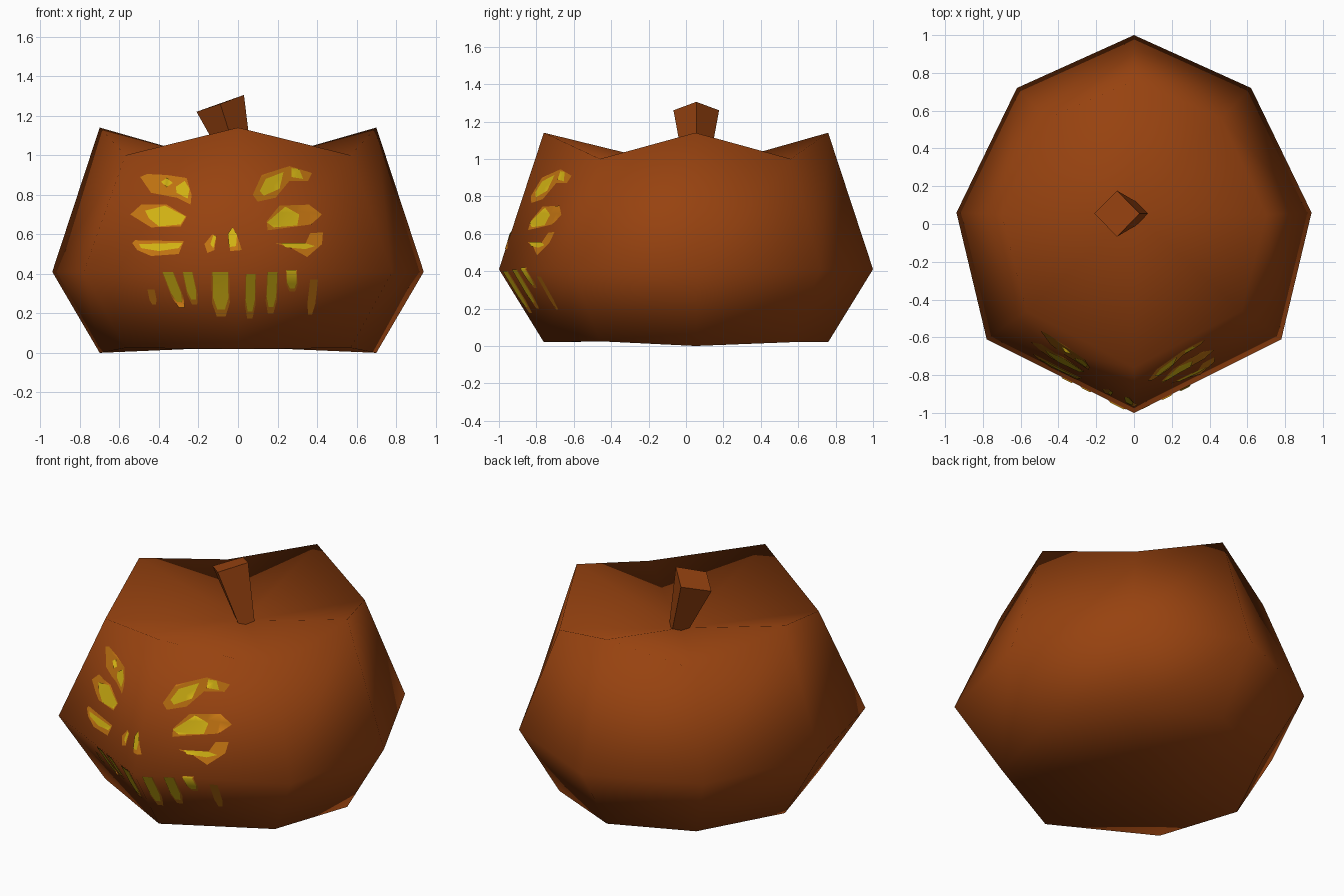
import bpy, bmesh
from mathutils import Vector
from mathutils.bvhtree import BVHTree

if "Cube" in bpy.data.objects:
    bpy.data.objects.remove(bpy.data.objects["Cube"])


def material(name, rgb):
    m = bpy.data.materials.new(name)
    m.diffuse_color = (*rgb, 1)
    m.use_nodes = True
    m.node_tree.nodes["Principled BSDF"].inputs["Base Color"].default_value = m.diffuse_color
    return m


RIND = material("rust_orange", (0.31, 0.055, 0.005))
GLOW = material("amber", (0.56, 0.18, 0.006))
BRIGHT = material("bright_yellow", (0.68, 0.47, 0.007))


def make_object(name, bm, mat, smooth):
    bmesh.ops.recalc_face_normals(bm, faces=bm.faces)
    mesh = bpy.data.meshes.new(name)
    bm.to_mesh(mesh)
    mesh.materials.append(mat)
    for p in mesh.polygons:
        p.use_smooth = smooth
    ob = bpy.data.objects.new(name, mesh)
    bpy.context.collection.objects.link(ob)
    return ob


def loft(rings, bottom=None, top=None):
    """Bridge equal rings of points, closing the ends with a fan or a cap."""
    bm = bmesh.new()
    vs = [[bm.verts.new(p) for p in r] for r in rings]
    n = len(vs[0])
    for a, b in zip(vs, vs[1:]):
        for i in range(n):
            j = (i + 1) % n
            bm.faces.new((a[i], a[j], b[j], b[i]))
    for ring, tip in ((vs[0], bottom), (vs[-1], top)):
        if tip:
            t = bm.verts.new(tip)
            for i in range(n):
                bm.faces.new((ring[i], ring[(i + 1) % n], t))
        else:
            bm.faces.new(ring)
    return bm


def ring(front, front_diag, side, back_diag, back):
    """Mirrored eight-point ring from its right half."""
    half = [front_diag, side, back_diag]
    return [front] + half + [back] + [(-x, y, z) for x, y, z in reversed(half)]


# Eight-sided pumpkin body with a scalloped, sunken top
body = loft([
    ring((0, -.76, .02), (.57, -.46, .025), (.70, .05, 0), (.46, .56, .02), (0, .76, .02)),
    ring((0, -1, .41), (.78, -.61, .41), (.94, .06, .41), (.62, .72, .41), (0, 1, .41)),
    ring((0, -.76, 1.14), (.57, -.46, 1.0), (.70, .05, 1.14), (.46, .56, 1.0), (0, .76, 1.14)),
], bottom=(0, .05, .03), top=(0, .055, .94))
make_object("pumpkin_body", body, RIND, True)
tree = BVHTree.FromBMesh(body)

# Tilted four-sided stem
stem = loft([
    [(-.03, .055, .90), (.025, 0, .90), (.08, .055, .90), (.025, .11, .90)],
    [(-.21, .055, 1.22), (-.09, -.067, 1.26), (.03, .055, 1.305), (-.09, .177, 1.26)],
])
make_object("stem", stem, RIND, False)


def painted(name, shapes, mat, lift):
    """Lay flat x/z outlines on the front of the body as thin skins."""
    bm = bmesh.new()
    for s in shapes:
        bm.faces.new([bm.verts.new((x, 0, z)) for x, z in s])
    bmesh.ops.triangulate(bm, faces=bm.faces)
    cuts = [((.06 * k, 0, 0), (1, 0, 0)) for k in range(-9, 10)]
    cuts += [((0, 0, .41 + .06 * k), (0, 0, 1)) for k in range(-5, 10)]
    for co, no in cuts:
        bmesh.ops.bisect_plane(bm, geom=bm.verts[:] + bm.edges[:] + bm.faces[:],
                               plane_co=co, plane_no=no)
    for v in bm.verts:
        hit, normal, _, _ = tree.ray_cast(Vector((v.co.x, -3, v.co.z)), Vector((0, 1, 0)))
        v.co = hit - Vector((0, lift, 0))
    ob = make_object(name, bm, mat, True)
    if sum(p.normal.y * p.area for p in ob.data.polygons) > 0:
        ob.data.flip_normals()


def stroke(x0, z0, x1, z1, w):
    """Tooth-like slash, blunt at the top and tapering at the bottom."""
    zm = z0 + (z1 - z0) * .7
    xm = x0 + (x1 - x0) * .7
    return [(x0 - w, z0), (x0 + w, z0), (xm + w, zm), (x1 + w * .5, z1),
            (x1 - w * .5, z1), (xm - w, zm)]


# Amber eye slashes, left then right
painted("left_eye_slashes", [
    [(-.495, .89), (-.46, .905), (-.36, .90), (-.26, .885), (-.235, .80), (-.24, .75),
     (-.31, .785), (-.44, .81)],
    [(-.545, .70), (-.49, .75), (-.36, .75), (-.26, .69), (-.29, .64), (-.44, .635)],
    [(-.535, .555), (-.52, .57), (-.275, .565), (-.30, .50), (-.44, .49), (-.51, .52)],
], GLOW, .004)
painted("right_eye_slashes", [
    [(.075, .80), (.12, .90), (.26, .945), (.375, .91), (.355, .87), (.26, .87),
     (.19, .785), (.10, .765)],
    [(.145, .665), (.21, .745), (.36, .75), (.425, .70), (.37, .65), (.15, .62)],
    [(.19, .555), (.34, .55), (.365, .605), (.43, .61), (.425, .55), (.35, .485),
     (.27, .53)],
], GLOW, .004)

# Bright centres of the eye slashes
painted("left_eye_centres", [
    [(-.39, .865), (-.36, .885), (-.33, .86), (-.36, .84)],
    [(-.315, .84), (-.27, .87), (-.245, .83), (-.255, .78), (-.31, .81)],
    [(-.47, .72), (-.37, .745), (-.265, .69), (-.29, .65), (-.40, .64), (-.45, .68)],
    [(-.50, .55), (-.28, .557), (-.30, .53), (-.40, .515), (-.49, .53)],
], BRIGHT, .008)
painted("right_eye_centres", [
    [(.11, .82), (.14, .88), (.23, .915), (.21, .83), (.13, .795)],
    [(.27, .89), (.27, .935), (.31, .93), (.33, .88)],
    [(.147, .66), (.24, .74), (.31, .70), (.30, .645), (.18, .635)],
    [(.22, .555), (.34, .555), (.39, .54), (.34, .525), (.24, .535)],
], BRIGHT, .008)

# Nostrils
painted("nostrils", [
    [(-.17, .55), (-.13, .60), (-.11, .59), (-.12, .52), (-.155, .505)],
    [(-.05, .60), (-.025, .635), (0, .58), (.02, .52), (-.04, .515)],
], GLOW, .004)
painted("nostril_centres", [
    [(-.14, .55), (-.125, .595), (-.11, .59), (-.125, .53)],
    [(-.052, .60), (-.03, .635), (-.005, .60), (-.01, .54), (-.045, .535)],
], BRIGHT, .008)

# Mouth: a row of glowing slits, bright above with amber tips
teeth = [(-.355, .408, -.285, .23, .03), (-.255, .408, -.22, .245, .027),
         (-.09, .41, -.085, .185, .045), (.065, .40, .06, .175, .027),
         (.175, .408, .165, .20, .028), (.27, .42, .275, .31, .028)]
painted("mouth_slits", [stroke(*t) for t in teeth] +
        [stroke(-.44, .32, -.425, .245, .018), stroke(.385, .37, .365, .195, .02)],
        GLOW, .004)
painted("mouth_centres",
        [stroke(a, b, a + (c - a) * .85, b + (d - b) * .85, w * .85)
         for a, b, c, d, w in teeth], BRIGHT, .008)
